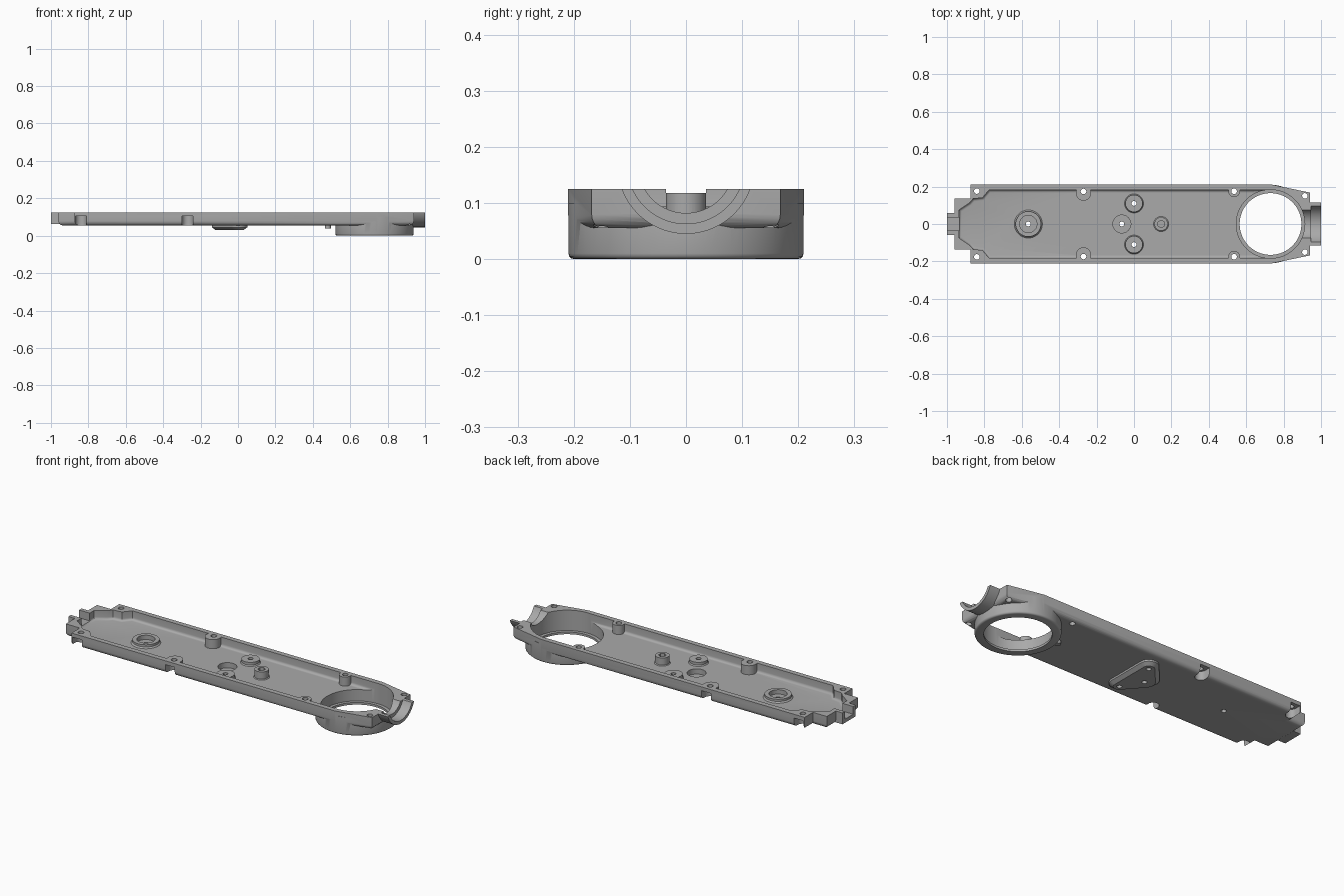
import bpy, bmesh
from math import cos, sin, pi
from mathutils import Matrix, Vector

if "Cube" in bpy.data.objects:
    bpy.data.objects.remove(bpy.data.objects["Cube"], do_unlink=True)

TOP = 0.125      # rim height
OVER = 0.16      # build height before the rim is trimmed flat
BASE = 0.055     # underside of the tray
FLOOR = 0.075    # inside floor
RING_X = 0.73    # centre of the large opening

gray = bpy.data.materials.new("cast_gray")
gray.use_nodes = True
gray.diffuse_color = (0.4, 0.4, 0.4, 1)
gray.node_tree.nodes["Principled BSDF"].inputs["Base Color"].default_value = (0.4, 0.4, 0.4, 1)


def to_object(bm, name):
    bmesh.ops.recalc_face_normals(bm, faces=bm.faces[:])
    mesh = bpy.data.meshes.new(name)
    bm.to_mesh(mesh)
    bm.free()
    mesh.materials.append(gray)
    obj = bpy.data.objects.new(name, mesh)
    bpy.context.collection.objects.link(obj)
    return obj


def prism(name, outline, z0, z1, bevel=0, segments=5):
    """Extruded outline with a rounded bottom edge."""
    bm = bmesh.new()
    face = bm.faces.new([bm.verts.new((x, y, z0)) for x, y in outline])
    grown = bmesh.ops.extrude_face_region(bm, geom=[face])["geom"]
    for v in grown:
        if isinstance(v, bmesh.types.BMVert):
            v.co.z = z1
    bmesh.ops.recalc_face_normals(bm, faces=bm.faces[:])
    if bevel:
        low = [e for e in bm.edges if all(abs(v.co.z - z0) < 1e-5 for v in e.verts)]
        bmesh.ops.bevel(bm, geom=low, offset=bevel, segments=segments,
                        profile=0.5, affect='EDGES')
    return to_object(bm, name)


def box(name, x0, x1, y0, y1, z0, z1):
    return prism(name, [(x0, y0), (x1, y0), (x1, y1), (x0, y1)], z0, z1)


def circle(x, y, r, n=96):
    return [(x + r * cos(2 * pi * i / n), y + r * sin(2 * pi * i / n)) for i in range(n)]


def cyl(name, x, y, r, z0, z1, r_top=None, n=40):
    bm = bmesh.new()
    bmesh.ops.create_cone(bm, cap_ends=True, segments=n, radius1=r,
                          radius2=r if r_top is None else r_top, depth=z1 - z0,
                          matrix=Matrix.Translation((x, y, (z0 + z1) / 2)))
    return to_object(bm, name)


def pipe_x(name, r, x0, x1, z):
    bm = bmesh.new()
    turn = Matrix.Translation(((x0 + x1) / 2, 0, z)) @ Matrix.Rotation(pi / 2, 4, 'Y')
    bmesh.ops.create_cone(bm, cap_ends=True, segments=96, radius1=r, radius2=r,
                          depth=x1 - x0, matrix=turn)
    return to_object(bm, name)


def mirrored(half):
    """Close an outline given on the +y side by mirroring it to -y."""
    return half + [(x, -y) for x, y in reversed(half)]


def combine(tool, operation):
    tool.hide_render = True
    mod = body.modifiers.new(tool.name, 'BOOLEAN')
    mod.object, mod.operation, mod.solver = tool, operation, 'EXACT'
    bpy.context.view_layer.objects.active = body
    bpy.ops.object.modifier_apply(modifier=mod.name)
    bpy.data.objects.remove(tool, do_unlink=True)


def add(tool):
    combine(tool, 'UNION')


def cut(tool):
    combine(tool, 'DIFFERENCE')


# Tray block with rounded underside
body = prism("housing_cover", mirrored([
    (-0.96, 0.137), (-0.875, 0.137), (-0.875, 0.21), (0.74, 0.21), (0.94, 0.168)]),
    BASE, OVER, 0.024)

# Large round collar below the tray, end tab and half-pipe mouth
add(prism("ring_collar", circle(RING_X, 0, 0.2095), 0, 0.1, 0.01, 3))
add(box("end_tab", -1, -0.93, -0.058, 0.058, 0.062, OVER))
add(pipe_x("pipe_mouth", 0.122, 0.92, 1, 0.167))

# Three-cornered mounting pad underneath
bm = bmesh.new()
for x, y, r in ((-0.07, 0, 0.07), (0, 0.11, 0.05), (0, -0.11, 0.05)):
    for z, shrink in ((0.03, 0.02), (0.045, 0), (0.06, 0)):
        for px, py in circle(x, y, r - shrink, 32):
            bm.verts.new((px, py, z))
hull = bmesh.ops.convex_hull(bm, input=bm.verts[:])
bmesh.ops.delete(bm, geom=[v for v in bm.verts if not v.link_faces], context='VERTS')
bmesh.ops.dissolve_limit(bm, angle_limit=0.01, verts=bm.verts[:], edges=bm.edges[:])
add(to_object(bm, "mounting_pad"))
add(cyl("locating_nub", 0.48, 0, 0.016, 0.038, 0.06))

# Hollow out the tray and the round opening
cut(prism("cavity", mirrored([
    (-0.935, 0.075), (-0.88, 0.137 - 0.025), (-0.86, 0.135), (-0.81, 0.14),
    (-0.775, 0.182), (RING_X, 0.182)]), FLOOR, 0.2, 0.014, 4))
cut(cyl("ring_pocket", RING_X, 0, 0.183, 0.012, 0.2, n=96))
cut(cyl("ring_hole", RING_X, 0, 0.165, -0.1, 0.1, n=96))

# Wall screw bosses, both sides
for side in (1, -1):
    add(cyl("mid_boss", -0.27, side * 0.166, 0.041, 0.065, OVER))
    add(cyl("ring_boss", 0.535, side * 0.175, 0.031, 0.065, OVER))

# Floor bosses
add(cyl("large_boss_fillet", -0.565, 0, 0.08, 0.07, 0.084, 0.066))
add(cyl("large_boss", -0.565, 0, 0.068, 0.07, 0.094))
add(cyl("post_fillet", 0.145, 0, 0.046, 0.07, 0.084, 0.03))
add(cyl("post", 0.145, 0, 0.036, 0.07, 0.118))
for side in (1, -1):
    add(cyl("pad_boss_fillet", 0, side * 0.11, 0.055, 0.07, 0.083, 0.044))
    add(cyl("pad_boss", 0, side * 0.11, 0.046, 0.07, 0.095))

# Trim everything flat at the rim
cut(box("rim_trim", -2, 2, -1, 1, TOP, 0.5))

# Half-pipe groove and its narrower throat, channel in the end tab
cut(pipe_x("throat", 0.085, 0.88, 1.05, 0.167))
cut(pipe_x("mouth_groove", 0.104, 0.945, 1.05, 0.167))
cut(box("tab_channel", -1.1, -0.92, -0.036, 0.036, 0.082, 0.2))

# Recesses and bores in the floor bosses
cut(cyl("large_boss_recess", -0.565, 0, 0.046, 0.07, 0.2))
cut(cyl("pad_recess", -0.065, 0, 0.048, 0.046, 0.2))
cut(cyl("post_bore", 0.145, 0, 0.02, 0.08, 0.2, n=6))
for x, y in ((-0.565, 0), (-0.065, 0), (0, 0.11), (0, -0.11)):
    cut(cyl("through_bore", x, y, 0.013, -0.1, 0.3, n=24))

# Rim screw holes, with side-opening head slots where the screws sit
for side in (1, -1):
    for x, y in ((-0.84, 0.176), (-0.27, 0.174), (0.535, 0.175), (0.914, 0.15)):
        cut(cyl("screw_hole", x, side * y, 0.015, -0.1, 0.3, n=24))
    for x in (-0.84, -0.27):
        low, high = sorted((side * 0.178, side * 0.3))
        slot = [(x - 0.029, side * 0.3)]
        slot += [(x - 0.029 * cos(pi * i / 16), side * (0.178 - 0.029 * sin(pi * i / 16)))
                 for i in range(17)]
        slot.append((x + 0.029, side * 0.3))
        cut(prism("head_slot", slot, -0.1, 0.104))

# Smooth rounded surfaces, sharp machined edges
bpy.ops.object.select_all(action='DESELECT')
body.select_set(True)
bpy.context.view_layer.objects.active = body
bpy.ops.object.shade_smooth_by_angle(angle=0.6)
